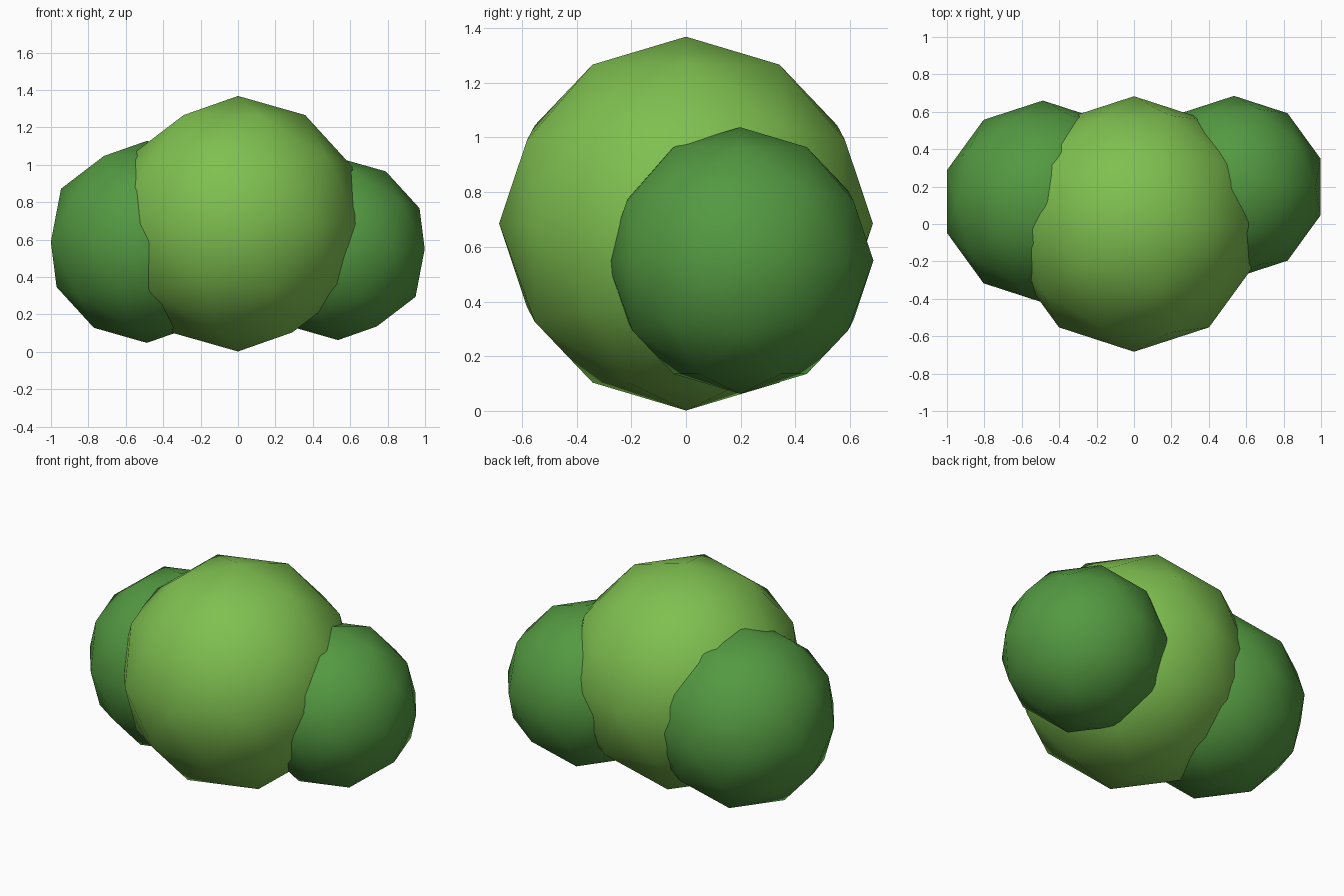
import bpy

if "Cube" in bpy.data.objects:
    bpy.data.objects.remove(bpy.data.objects["Cube"])


def make_material(name, rgb):
    mat = bpy.data.materials.new(name)
    mat.diffuse_color = (*rgb, 1.0)
    mat.use_nodes = True
    mat.node_tree.nodes["Principled BSDF"].inputs["Base Color"].default_value = mat.diffuse_color
    return mat


def leaf_ball(name, centre, radius, mat):
    """Low-poly ball of foliage with smooth shading."""
    bpy.ops.mesh.primitive_ico_sphere_add(subdivisions=2, radius=radius, location=centre)
    ball = bpy.context.object
    ball.name = name
    ball.data.materials.append(mat)
    bpy.ops.object.shade_smooth()
    return ball


light_green = make_material("light_green", (0.212, 0.527, 0.080))
dark_green = make_material("dark_green", (0.087, 0.319, 0.053))

# Large middle clump with a smaller, darker clump on each side
leaf_ball("middle_foliage", (0, 0, 0.685), 0.683, light_green)
leaf_ball("left_foliage", (-0.487, 0.12, 0.588), 0.54, dark_green)
leaf_ball("right_foliage", (0.535, 0.198, 0.55), 0.487, dark_green)
